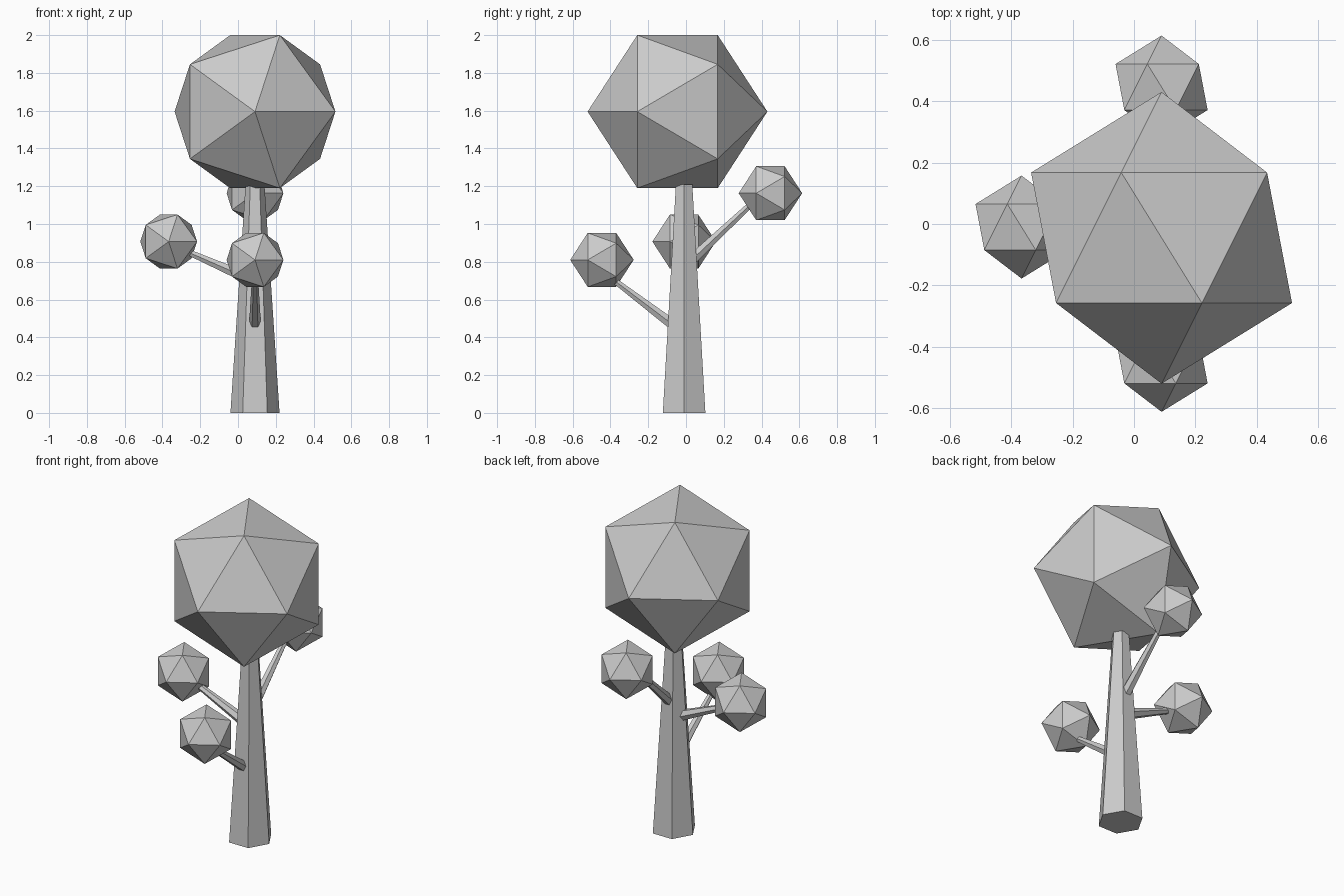
import bpy
from math import radians
from mathutils import Quaternion, Vector

cube = bpy.data.objects.get("Cube")
if cube:
    bpy.data.objects.remove(cube, do_unlink=True)

# One plain grey for the whole tree
grey = bpy.data.materials.new("plain grey")
grey.use_nodes = True
COLOUR = (0.6, 0.6, 0.6, 1)
grey.diffuse_color = COLOUR
grey.node_tree.nodes["Principled BSDF"].inputs["Base Color"].default_value = COLOUR


def finish(name):
    obj = bpy.context.object
    obj.name = name
    obj.data.materials.append(grey)
    return obj


def limb(name, start, end, r_start, r_end):
    """Tapered six-sided limb with a flat side facing up."""
    start, end = Vector(start), Vector(end)
    axis = end - start
    bpy.ops.mesh.primitive_cone_add(vertices=6, radius1=r_start, radius2=r_end,
                                    depth=axis.length, location=(start + end) / 2)
    obj = finish(name)
    obj.rotation_mode = 'QUATERNION'
    obj.rotation_quaternion = (axis.to_track_quat('Z', 'Y')
                               @ Quaternion((0, 0, 1), radians(30)))


def foliage(name, centre, radius):
    """Twenty-sided leaf ball lying on its side."""
    bpy.ops.mesh.primitive_ico_sphere_add(subdivisions=1, radius=radius, location=centre,
                                          rotation=(radians(90), 0, 0))
    finish(name)


X, Y = 0.09, -0.01

# Trunk and crown
limb("trunk", (X, Y, 0), (X, Y, 1.21), 0.13, 0.05)
foliage("crown", (X, -0.045, 1.595), 0.476)

# Branches, each carrying a small leaf ball
branches = {
    "front": ((X, -0.06, 0.46), (X, -0.41, 0.724), (X, -0.445, 0.81)),
    "back": ((X, 0.03, 0.81), (X, 0.37, 1.13), (X, 0.447, 1.163)),
    "right": ((0.025, Y, 0.725), (-0.3, Y, 0.867), (-0.367, Y, 0.907)),
}
for side, (start, end, centre) in branches.items():
    limb(side + "_branch", start, end, 0.032, 0.016)
    foliage(side + "_foliage", centre, 0.168)
